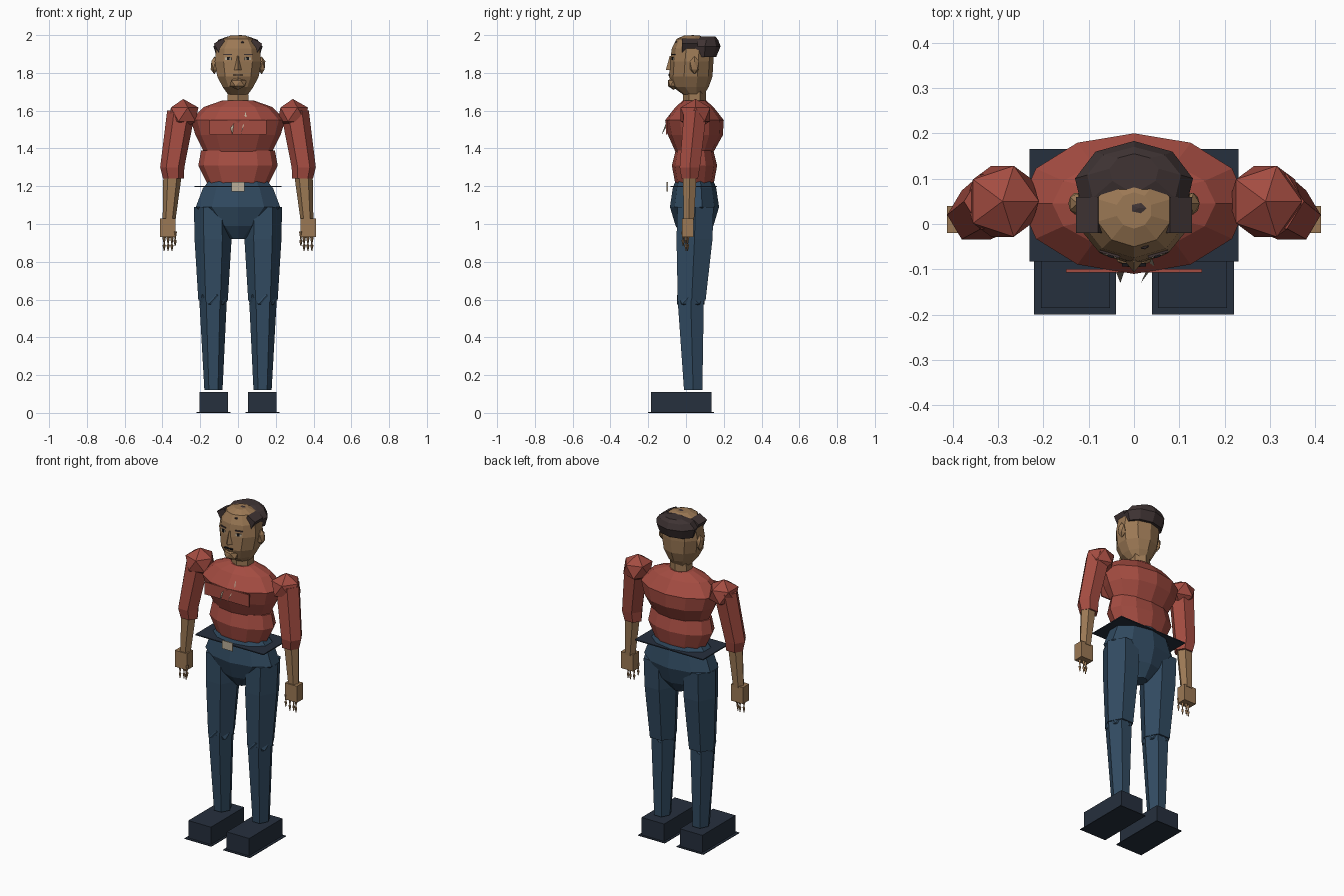
import bpy, bmesh, math
from mathutils import Matrix, Vector


def material(name, *rgb):
    m = bpy.data.materials.new(name)
    m.diffuse_color = (*rgb, 1)
    return m


SHIRT = material("red_shirt", 0.37, 0.072, 0.053)
DENIM = material("blue_trousers", 0.031, 0.070, 0.120)
SKIN = material("tan_skin", 0.33, 0.19, 0.09)
HAIR = material("dark_hair", 0.050, 0.034, 0.034)
SHOE = material("navy_shoe", 0.019, 0.029, 0.047)
CREAM = material("cream", 0.50, 0.43, 0.32)
BLACK = material("black", 0.008, 0.008, 0.010)


def finish(name, bm, mat):
    bmesh.ops.recalc_face_normals(bm, faces=bm.faces)
    me = bpy.data.meshes.new(name)
    bm.to_mesh(me)
    bm.free()
    me.materials.append(mat)
    ob = bpy.data.objects.new(name, me)
    bpy.context.collection.objects.link(ob)
    return ob


def loft(name, mat, sides, rings, turn=90):
    """Closed faceted body through elliptical rings (x, y, z, rx, ry)."""
    bm = bmesh.new()
    loops = []
    for x, y, z, rx, ry in rings:
        loop = []
        for i in range(sides):
            a = math.radians(turn) + math.tau * i / sides
            loop.append(bm.verts.new((x + rx * math.cos(a), y + ry * math.sin(a), z)))
        loops.append(loop)
    for a, b in zip(loops, loops[1:]):
        for i in range(sides):
            j = (i + 1) % sides
            bm.faces.new((a[i], a[j], b[j], b[i]))
    bm.faces.new(loops[0])
    bm.faces.new(loops[-1])
    return finish(name, bm, mat)


def box(name, mat, lo, hi, yaw=0, tilt=0):
    lo, hi = Vector(lo), Vector(hi)
    bm = bmesh.new()
    m = (Matrix.Translation((lo + hi) / 2) @ Matrix.Rotation(yaw, 4, 'Z')
         @ Matrix.Rotation(tilt, 4, 'Y') @ Matrix.Diagonal((*(hi - lo), 1)))
    bmesh.ops.create_cube(bm, size=1, matrix=m)
    return finish(name, bm, mat)


def ball(name, mat, centre, size):
    bm = bmesh.new()
    m = Matrix.Translation(centre) @ Matrix.Diagonal((*size, 1))
    bmesh.ops.create_icosphere(bm, subdivisions=1, radius=1, matrix=m)
    return finish(name, bm, mat)


def sliver(name, mat, points):
    """Flat triangle or quad."""
    bm = bmesh.new()
    bm.faces.new([bm.verts.new(p) for p in points])
    return finish(name, bm, mat)


# torso
loft("chest", SHIRT, 12, [
    (0, 0.045, 1.38, 0.18, 0.10), (0, 0.05, 1.47, 0.225, 0.145),
    (0, 0.045, 1.55, 0.25, 0.155), (0, 0.045, 1.62, 0.18, 0.10),
    (0, 0.045, 1.655, 0.08, 0.06)])
loft("waist", SHIRT, 12, [
    (0, 0.045, 1.19, 0.15, 0.095), (0, 0.045, 1.23, 0.17, 0.105),
    (0, 0.045, 1.31, 0.21, 0.12), (0, 0.045, 1.39, 0.195, 0.10)])
box("chest_panel", SHIRT, (-0.15, -0.107, 1.475), (0.15, -0.099, 1.55))
sliver("collar_tab_left", CREAM, [(-0.05, -0.08, 1.555), (-0.02, -0.10, 1.55), (-0.03, -0.13, 1.47)])
sliver("collar_tab_right", CREAM, [(0.04, -0.075, 1.60), (0.045, -0.09, 1.57), (0.015, -0.13, 1.47)])

# hips and belt
loft("pelvis", DENIM, 10, [
    (0, 0.045, 0.92, 0.04, 0.05), (0, 0.045, 0.99, 0.12, 0.10),
    (0, 0.045, 1.09, 0.235, 0.13), (0, 0.045, 1.19, 0.195, 0.115),
    (0, 0.045, 1.23, 0.16, 0.10)])
box("belt_plate", SHOE, (-0.23, -0.083, 1.195), (0.23, 0.165, 1.201))
box("buckle", CREAM, (-0.035, -0.102, 1.173), (0.035, -0.096, 1.223))

# head and neck
loft("neck", SKIN, 6, [(0, 0.045, 1.62, 0.065, 0.06), (0, 0.045, 1.76, 0.06, 0.06)])
loft("head", SKIN, 10, [
    (0, 0.04, 1.685, 0.055, 0.055), (0, 0.025, 1.725, 0.085, 0.095),
    (0, 0.025, 1.78, 0.115, 0.115), (0, 0.03, 1.86, 0.13, 0.115),
    (0, 0.035, 1.93, 0.12, 0.11), (0, 0.03, 1.98, 0.085, 0.08),
    (0, 0.03, 1.998, 0.04, 0.04)])
# hair wraps the back and sides and leaves the crown bare
loft("hair", HAIR, 9, [
    (0, 0.085, 1.885, 0.115, 0.075), (0, 0.083, 1.94, 0.132, 0.10),
    (0, 0.095, 1.975, 0.105, 0.075), (0, 0.115, 1.993, 0.055, 0.04)])
ball("crown_lock", HAIR, (0.01, 0.035, 1.995), (0.022, 0.015, 0.006))
ball("forehead_lock", HAIR, (0.02, -0.045, 1.962), (0.017, 0.012, 0.008))

# face
loft("nose", SKIN, 3, [(0, -0.085, 1.815, 0.03, 0.022), (0, -0.078, 1.89, 0.008, 0.008)], -90)
box("mouth", BLACK, (-0.027, -0.094, 1.785), (0.027, -0.086, 1.792))
ball("chin", SKIN, (0, -0.065, 1.745), (0.05, 0.035, 0.035))

for s, side in ((-1, "left"), (1, "right")):
    def span(x0, x1):
        return sorted((s * x0, s * x1))

    # facial details
    for part, mat, x0, x1, z0, z1, y in (
            ("eye", CREAM, 0.034, 0.068, 1.869, 1.882, -0.067),
            ("pupil", BLACK, 0.044, 0.058, 1.868, 1.884, -0.070),
            ("eyebrow", HAIR, 0.030, 0.076, 1.894, 1.901, -0.065)):
        a, b = span(x0, x1)
        box(f"{part}_{side}", mat, (a, y - 0.004, z0), (b, y + 0.004, z1), yaw=s * 0.3)
    ball(f"ear_{side}", SKIN, (s * 0.125, 0.045, 1.84), (0.022, 0.028, 0.048))
    a, b = span(0.062, 0.118)
    box(f"sideburn_{side}", HAIR, (a, -0.02, 1.915), (b, 0.06, 1.972), tilt=s * 0.5)

    # arm
    ball(f"shoulder_{side}", SHIRT, (s * 0.29, 0.05, 1.58), (0.09, 0.092, 0.082))
    loft(f"sleeve_{side}", SHIRT, 6, [
        (s * 0.342, 0.02, 1.24, 0.055, 0.05), (s * 0.348, 0.02, 1.30, 0.064, 0.062),
        (s * 0.30, 0.05, 1.60, 0.075, 0.07)], 0)
    loft(f"forearm_{side}", SKIN, 6, [
        (s * 0.365, 0.015, 1.02, 0.034, 0.032), (s * 0.345, 0.02, 1.28, 0.05, 0.042)], 0)
    a, b = span(0.33, 0.412)
    box(f"hand_{side}", SKIN, (a, -0.02, 0.93), (b, 0.04, 1.03))
    for n, (x, y, z) in enumerate(((0.350, 0.0, 0.93), (0.370, 0.008, 0.93),
                                   (0.391, 0.0, 0.93), (0.333, -0.015, 0.955))):
        loft(f"finger_{side}_{n}", SKIN, 4, [
            (s * x, y, z - 0.072, 0.002, 0.002), (s * x, y, z - 0.042, 0.009, 0.009),
            (s * x, y, z - 0.036, 0.003, 0.003), (s * x, y, z + 0.004, 0.010, 0.010)])

    # leg
    loft(f"thigh_{side}", DENIM, 6, [
        (s * 0.132, 0.03, 0.595, 0.078, 0.085), (s * 0.132, 0.045, 0.92, 0.098, 0.11),
        (s * 0.135, 0.05, 1.09, 0.098, 0.11)], 0)
    ball(f"knee_{side}", DENIM, (s * 0.132, 0.025, 0.60), (0.082, 0.085, 0.055))
    loft(f"shin_{side}", DENIM, 6, [
        (s * 0.13, 0.038, 0.12, 0.048, 0.056), (s * 0.132, 0.025, 0.60, 0.073, 0.08)], 0)

    # shoe
    a, b = span(0.053, 0.205)
    box(f"shoe_{side}", SHOE, (a, -0.185, 0.003), (b, 0.135, 0.11))
    a, b = span(0.04, 0.22)
    box(f"sole_{side}", SHOE, (a, -0.20, 0), (b, 0.148, 0.004))
